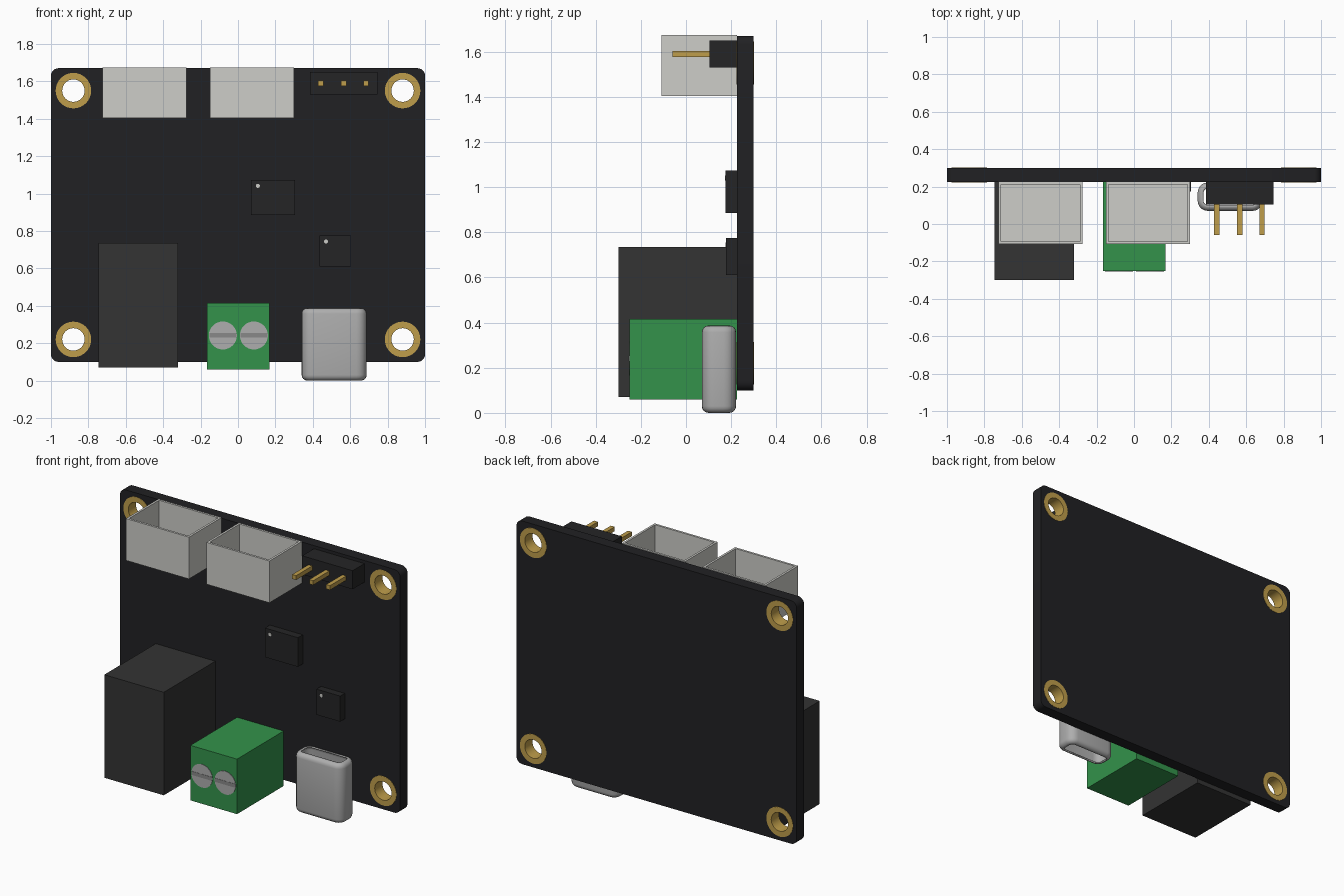
import bpy, bmesh
from math import sin, cos, pi, radians

if "Cube" in bpy.data.objects:
    bpy.data.objects.remove(bpy.data.objects["Cube"])


def mat(name, r, g, b):
    m = bpy.data.materials.new(name)
    m.diffuse_color = (r, g, b, 1)
    m.use_nodes = True
    m.node_tree.nodes["Principled BSDF"].inputs["Base Color"].default_value = m.diffuse_color
    return m


BOARD = mat("board_black", 0.015, 0.015, 0.017)
PLASTIC = mat("black_plastic", 0.033, 0.033, 0.033)
CHIP = mat("chip_black", 0.018, 0.018, 0.019)
GOLD = mat("gold", 0.52, 0.34, 0.07)
GREEN = mat("green", 0.033, 0.29, 0.07)
IVORY = mat("ivory", 0.61, 0.61, 0.58)
STEEL = mat("steel", 0.42, 0.42, 0.42)
SLOT = mat("slot_grey", 0.25, 0.25, 0.25)

FRONT, BACK = 0.225, 0.30       # board faces


def add_object(name, bm, material):
    me = bpy.data.meshes.new(name)
    bm.to_mesh(me)
    bm.free()
    me.materials.append(material)
    ob = bpy.data.objects.new(name, me)
    bpy.context.collection.objects.link(ob)
    return ob


def box_bm(x0, x1, y0, y1, z0, z1):
    bm = bmesh.new()
    bmesh.ops.create_cube(bm, size=1)
    for v in bm.verts:
        v.co = ((x0 + x1) / 2 + v.co.x * (x1 - x0),
                (y0 + y1) / 2 + v.co.y * (y1 - y0),
                (z0 + z1) / 2 + v.co.z * (z1 - z0))
    return bm


def box(name, material, *size):
    return add_object(name, box_bm(*size), material)


def smooth(ob, angle=40):
    bpy.ops.object.select_all(action='DESELECT')
    ob.select_set(True)
    bpy.context.view_layer.objects.active = ob
    bpy.ops.object.shade_smooth_by_angle(angle=radians(angle))


def circle(cx, cz, r, n=32):
    return [(cx + r * cos(2 * pi * i / n), cz + r * sin(2 * pi * i / n)) for i in range(n)]


def rounded_rect(x0, x1, z0, z1, r, n=6):
    pts = []
    for k, (cx, cz) in enumerate([(x1 - r, z1 - r), (x0 + r, z1 - r), (x0 + r, z0 + r), (x1 - r, z0 + r)]):
        for i in range(n + 1):
            a = pi / 2 * (k + i / n)
            pts.append((cx + r * cos(a), cz + r * sin(a)))
    return pts


def plate(name, material, loops, y0, y1):
    """Filled x-z outlines (later loops are holes), extruded from y0 to y1."""
    cu = bpy.data.curves.new(name, 'CURVE')
    cu.dimensions = '2D'
    cu.fill_mode = 'BOTH'
    cu.extrude = (y1 - y0) / 2
    for loop in loops:
        sp = cu.splines.new('POLY')
        sp.points.add(len(loop) - 1)
        for p, (x, z) in zip(sp.points, loop):
            p.co = (x, z, 0, 1)
        sp.use_cyclic_u = True
    cu.materials.append(material)
    ob = bpy.data.objects.new(name, cu)
    bpy.context.collection.objects.link(ob)
    ob.location.y = (y0 + y1) / 2
    ob.rotation_euler.x = pi / 2
    bpy.ops.object.select_all(action='DESELECT')
    ob.select_set(True)
    bpy.context.view_layer.objects.active = ob
    bpy.ops.object.convert(target='MESH')
    ob = bpy.context.object
    bm = bmesh.new()
    bm.from_mesh(ob.data)
    bmesh.ops.remove_doubles(bm, verts=bm.verts, dist=1e-5)
    bmesh.ops.recalc_face_normals(bm, faces=bm.faces)
    bm.to_mesh(ob.data)
    bm.free()
    smooth(ob)
    return ob


# circuit board with gold-lined mounting holes
holes = [(sx * 0.88, z) for sx in (-1, 1) for z in (0.22, 1.55)]
plate("circuit_board", BOARD,
      [rounded_rect(-1, 1, 0.10, 1.67, 0.04)] + [circle(x, z, 0.075) for x, z in holes],
      FRONT, BACK)
for x, z in holes:
    plate("mounting_ring", GOLD, [circle(x, z, 0.095), circle(x, z, 0.06)], FRONT - 0.002, BACK + 0.002)

# open-topped sockets
for x0 in (-0.725, -0.15):
    bm = box_bm(x0, x0 + 0.45, -0.108, FRONT, 1.405, 1.675)
    top = max(bm.faces, key=lambda f: f.calc_center_median().z)
    bmesh.ops.inset_region(bm, faces=[top], thickness=0.02)
    ext = bmesh.ops.extrude_discrete_faces(bm, faces=[top])["faces"][0]
    bmesh.ops.translate(bm, verts=ext.verts, vec=(0, 0, -0.23))
    add_object("wire_socket", bm, IVORY)

# pin header
box("header_base", CHIP, 0.385, 0.745, 0.105, FRONT, 1.53, 1.65)
for x in (0.443, 0.565, 0.685):
    box("header_pin", GOLD, x - 0.014, x + 0.014, -0.06, 0.12, 1.576, 1.604)

# chips with pin-one dots
for x0, x1, z0, z1, y in ((0.07, 0.305, 0.885, 1.073, 0.175), (0.435, 0.605, 0.61, 0.775, 0.178)):
    box("chip", CHIP, x0, x1, y, FRONT, z0, z1)
    plate("chip_dot", IVORY, [circle(x0 + 0.036, z1 - 0.032, 0.011, 16)], y - 0.002, y + 0.002)

# power jack
box("power_jack", PLASTIC, -0.745, -0.32, -0.30, FRONT, 0.07, 0.735)

# screw terminal
box("terminal_block", GREEN, -0.165, 0.168, -0.25, FRONT, 0.06, 0.415)
for x in (-0.081, 0.085):
    plate("terminal_screw", STEEL, [circle(x, 0.241, 0.075)], -0.253, -0.24)
    box("screw_slot", SLOT, x - 0.072, x + 0.072, -0.2545, -0.245, 0.229, 0.253)

# rounded metal port shell, open at both ends
bm = box_bm(0.34, 0.688, 0.07, 0.222, 0.0, 0.387)
upright = [e for e in bm.edges if abs(e.verts[0].co.z - e.verts[1].co.z) > 0.1]
bmesh.ops.bevel(bm, geom=upright, offset=0.055, segments=5, profile=0.5, affect='EDGES')
caps = [f for f in bm.faces if abs(f.normal.z) > 0.9]
rims = list({e for f in caps for e in f.edges})
bmesh.ops.bevel(bm, geom=rims, offset=0.03, segments=4, profile=0.5, affect='EDGES')
bm.normal_update()
ends = [f for f in bm.faces if abs(f.normal.z) > 0.99]
bmesh.ops.delete(bm, geom=ends, context='FACES')
shell = add_object("port_shell", bm, STEEL)
solid = shell.modifiers.new("wall", 'SOLIDIFY')
solid.thickness = 0.008
solid.offset = -1
smooth(shell)
